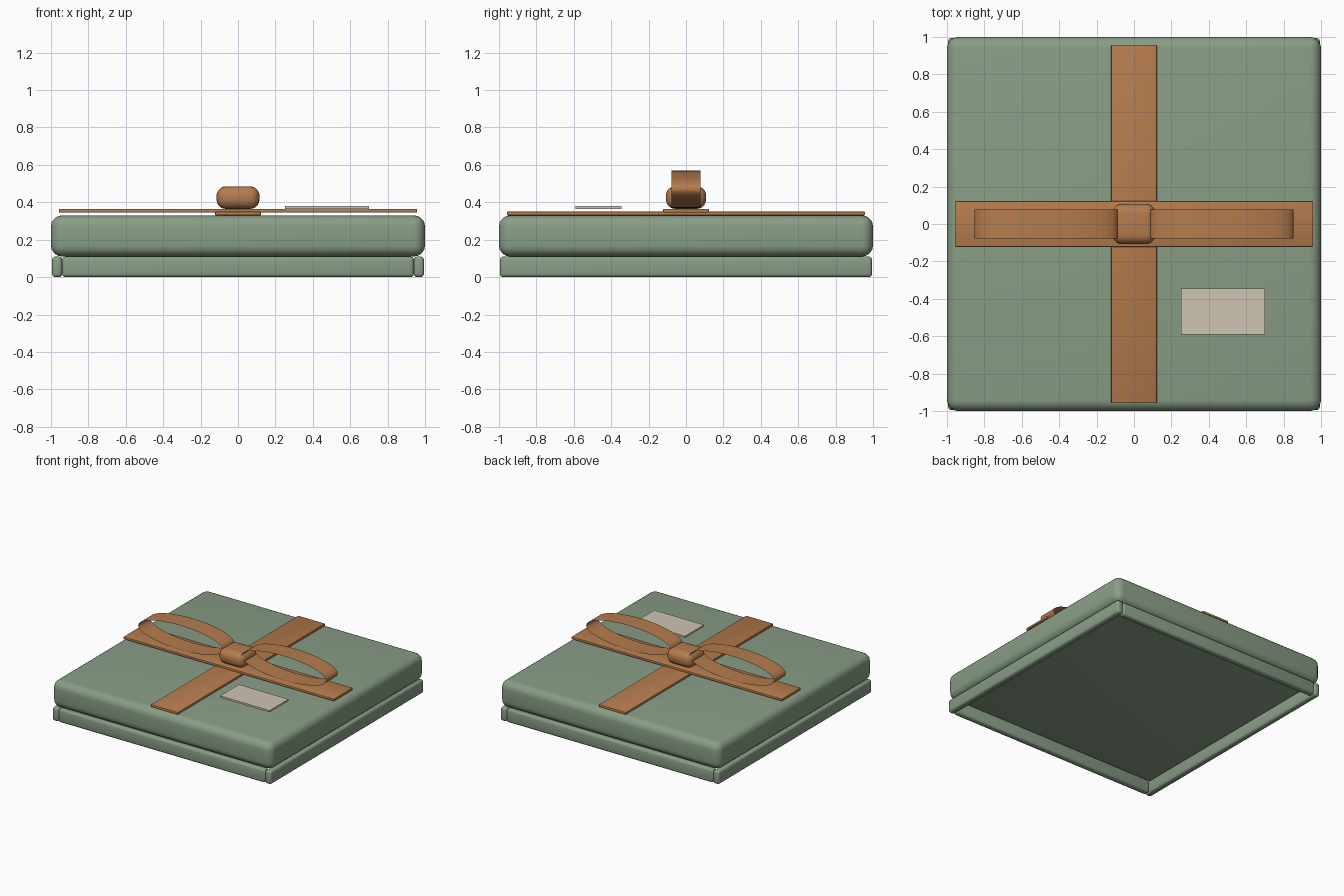
import bpy, bmesh, math

if "Cube" in bpy.data.objects:
    bpy.data.objects.remove(bpy.data.objects["Cube"])


def material(name, color):
    m = bpy.data.materials.new(name)
    m.diffuse_color = (*color, 1)
    m.use_nodes = True
    m.node_tree.nodes["Principled BSDF"].inputs["Base Color"].default_value = m.diffuse_color
    return m


GREEN = material("sage_card", (0.25, 0.34, 0.24))
COPPER = material("copper_ribbon", (0.46, 0.20, 0.075))
CREAM = material("cream_paper", (0.62, 0.56, 0.45))


def finish(ob, mat, angle=35):
    ob.data.materials.append(mat)
    bpy.ops.object.select_all(action='DESELECT')
    ob.select_set(True)
    bpy.context.view_layer.objects.active = ob
    bpy.ops.object.shade_smooth_by_angle(angle=math.radians(angle))
    return ob


def box(name, center, size, mat, bevel=0.0, segments=3):
    bm = bmesh.new()
    bmesh.ops.create_cube(bm, size=1)
    bmesh.ops.scale(bm, vec=size, verts=bm.verts)
    if bevel:
        bmesh.ops.bevel(bm, geom=bm.edges[:], offset=bevel, segments=segments,
                        profile=0.5, affect='EDGES')
    me = bpy.data.meshes.new(name)
    bm.to_mesh(me)
    bm.free()
    ob = bpy.data.objects.new(name, me)
    ob.location = center
    bpy.context.collection.objects.link(ob)
    return finish(ob, mat)


def ribbon_loop(name, cx, cz, rx, rz, width, mat, steps=48):
    # thin elliptical band, open at both sides
    bm = bmesh.new()
    rows = []
    for i in range(steps):
        a = 2 * math.pi * i / steps
        x, z = cx + rx * math.cos(a), cz + rz * math.sin(a)
        rows.append([bm.verts.new((x, s * width / 2, z)) for s in (-1, 1)])
    for i in range(steps):
        a, b = rows[i], rows[(i + 1) % steps]
        bm.faces.new((a[0], b[0], b[1], a[1]))
    # make the band face outward
    for f in bm.faces:
        f.normal_update()
        c = f.calc_center_median()
        if f.normal.x * (c.x - cx) + f.normal.z * (c.z - cz) < 0:
            f.normal_flip()
    me = bpy.data.meshes.new(name)
    bm.to_mesh(me)
    bm.free()
    ob = bpy.data.objects.new(name, me)
    bpy.context.collection.objects.link(ob)
    return finish(ob, mat)


# Lid
box("lid", (0, 0, 0.22), (2, 2, 0.22), GREEN, 0.06, 5)

# Box rim, four walls open underneath
for side, s in (("left", -1), ("right", 1)):
    box(side + "_wall", (s * 0.967, 0, 0.055), (0.055, 1.99, 0.11), GREEN, 0.018)
for side, s in (("front", -1), ("back", 1)):
    box(side + "_wall", (0, s * 0.967, 0.055), (1.88, 0.055, 0.11), GREEN, 0.018)

# Crossed ribbon bands
box("ribbon_lengthwise", (0, 0, 0.34), (0.245, 1.915, 0.02), COPPER, 0.005, 2)
box("ribbon_crosswise", (0, 0, 0.355), (1.915, 0.245, 0.02), COPPER, 0.005, 2)

# Bow
for side, s in (("left", -1), ("right", 1)):
    ribbon_loop(side + "_bow_loop", s * 0.47, 0.47, 0.383, 0.1, 0.155, COPPER)
box("bow_knot", (0, 0, 0.425), (0.23, 0.215, 0.12), COPPER, 0.05, 5)

# Gift tag
box("gift_tag", (0.475, -0.467, 0.3725), (0.45, 0.245, 0.015), CREAM)
